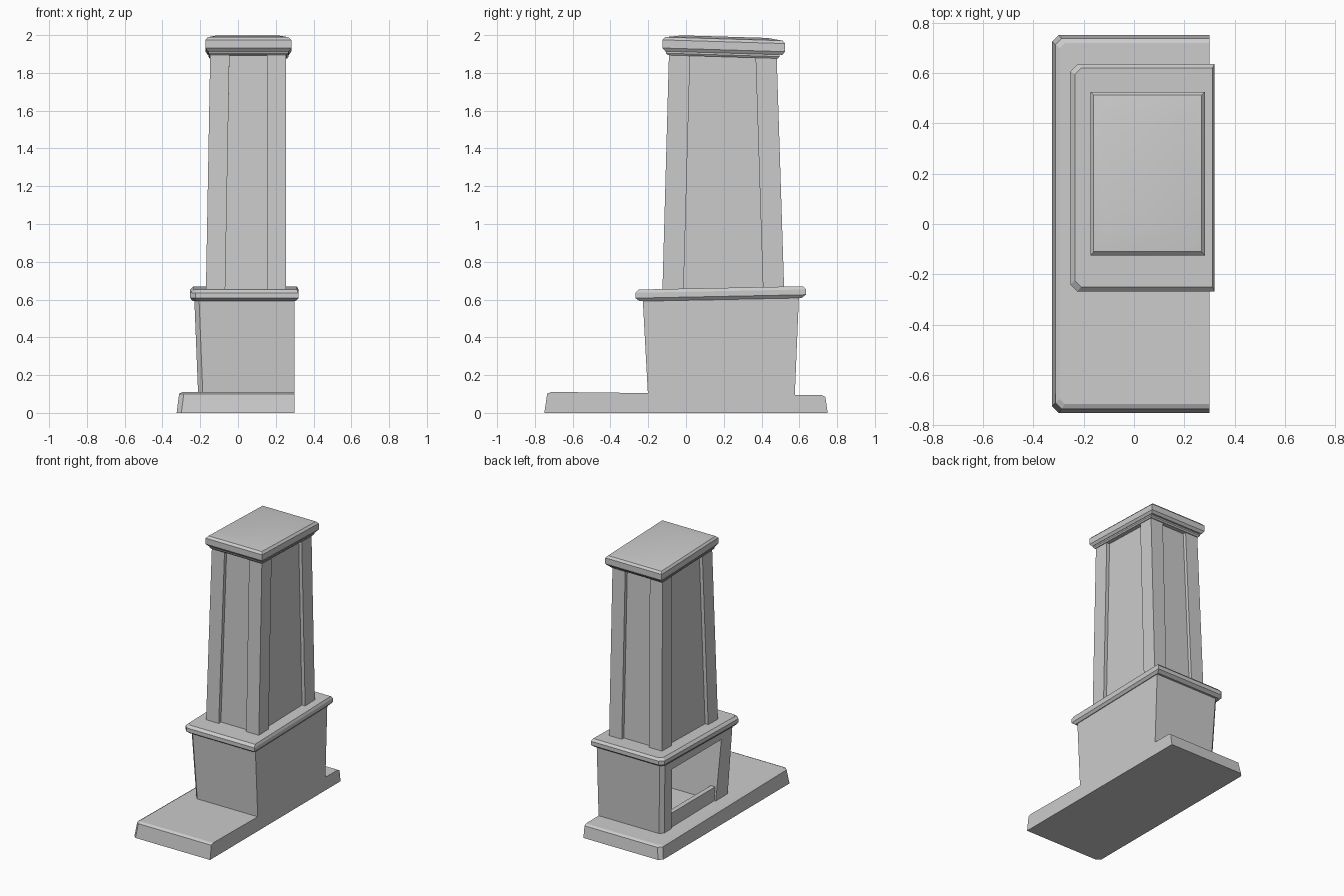
import bpy, bmesh

if "Cube" in bpy.data.objects:
    bpy.data.objects.remove(bpy.data.objects["Cube"])


def make(name, loops):
    """Skin a stack of equal-length point loops and cap both ends."""
    bm = bmesh.new()
    rings = [[bm.verts.new(p) for p in loop] for loop in loops]
    n = len(rings[0])
    for a, b in zip(rings, rings[1:]):
        for i in range(n):
            j = (i + 1) % n
            bm.faces.new((a[i], a[j], b[j], b[i]))
    bm.faces.new(rings[0][::-1])
    bm.faces.new(rings[-1])
    bmesh.ops.recalc_face_normals(bm, faces=bm.faces)
    me = bpy.data.meshes.new(name)
    bm.to_mesh(me)
    bm.free()
    ob = bpy.data.objects.new(name, me)
    bpy.context.collection.objects.link(ob)
    return ob


def rect(x0, x1, y0, y1, z, c=0.0, tilt=0.0):
    """Rectangle, optionally with the two -x corners clipped, sloping along y."""
    if c:
        pts = [(x0 + c, y0), (x1, y0), (x1, y1), (x0 + c, y1), (x0, y1 - c), (x0, y0 + c)]
    else:
        pts = [(x0, y0), (x1, y0), (x1, y1), (x0, y1)]
    return [(x, y, z + tilt * (y - 0.2)) for x, y in pts]


def notched(x0, x1, y0, y1, z, post_x, post_y, d, tilt=0.0):
    """Rectangle with a shallow recess in the middle of every side."""
    a, b, c, e = x0 + post_x, x1 - post_x, y0 + post_y, y1 - post_y
    pts = [(x0, y0), (a, y0), (a, y0 + d), (b, y0 + d), (b, y0), (x1, y0),
           (x1, c), (x1 - d, c), (x1 - d, e), (x1, e), (x1, y1),
           (b, y1), (b, y1 - d), (a, y1 - d), (a, y1), (x0, y1),
           (x0, e), (x0 + d, e), (x0 + d, c), (x0, c)]
    return [(x, y, z + tilt * (y - 0.2)) for x, y in pts]


# Hearth slab
make("hearth", [
    rect(-0.325, 0.30, -0.75, 0.75, 0.0, 0.025),
    rect(-0.312, 0.30, -0.735, 0.738, 0.09, 0.025, -0.012),
    rect(-0.295, 0.30, -0.715, 0.72, 0.10, 0.02, -0.012)])

# Firebox, flaring upward, with its opening on the -x side
firebox = make("firebox", [
    rect(-0.21, 0.30, -0.20, 0.575, 0.07, 0.025),
    rect(-0.232, 0.30, -0.23, 0.598, 0.62, 0.025)])
cutter = make("opening_cutter", [
    rect(-0.40, 0.27, -0.03, 0.46, 0.0),
    rect(-0.40, 0.27, -0.08, 0.49, 0.54)])
cutter.hide_render = True
cutter.hide_set(True)
mod = firebox.modifiers.new("opening", 'BOOLEAN')
mod.operation = 'DIFFERENCE'
mod.solver = 'EXACT'
mod.object = cutter

# Low lip across the opening
make("firebox_lip", [
    rect(-0.20, -0.165, -0.045, 0.47, 0.07),
    rect(-0.20, -0.165, -0.05, 0.475, 0.20)])

# Mantel shelf
T = 0.02
make("mantel", [
    rect(-0.24, 0.305, -0.245, 0.612, 0.60, 0.025, T),
    rect(-0.253, 0.32, -0.268, 0.635, 0.617, 0.028, T),
    rect(-0.253, 0.32, -0.268, 0.635, 0.645, 0.028, T),
    rect(-0.235, 0.312, -0.25, 0.62, 0.662, 0.025, T)])

# Tapered chimney with recessed panels between corner posts
make("chimney", [
    notched(-0.17, 0.255, -0.125, 0.52, 0.64, 0.102, 0.112, 0.025),
    notched(-0.147, 0.255, -0.09, 0.48, 1.90, 0.102, 0.112, 0.025, -0.03)])

# Moulded cap
S = -0.03
make("cap_moulding", [
    rect(-0.15, 0.26, -0.096, 0.487, 1.885, 0, S),
    rect(-0.157, 0.267, -0.105, 0.496, 1.895, 0, S),
    rect(-0.157, 0.267, -0.105, 0.496, 1.92, 0, S)])
cap = make("cap", [
    rect(-0.16, 0.27, -0.11, 0.51, 1.905, 0, S),
    rect(-0.172, 0.282, -0.125, 0.525, 1.922, 0, S),
    rect(-0.172, 0.282, -0.125, 0.525, 1.965, 0, S),
    rect(-0.16, 0.268, -0.11, 0.512, 1.98, 0, S),
    rect(-0.11, 0.21, -0.02, 0.43, 1.992, 0, S)])
bpy.ops.object.select_all(action='DESELECT')
cap.select_set(True)
bpy.context.view_layer.objects.active = cap
bpy.ops.object.shade_smooth_by_angle(angle=0.4)
